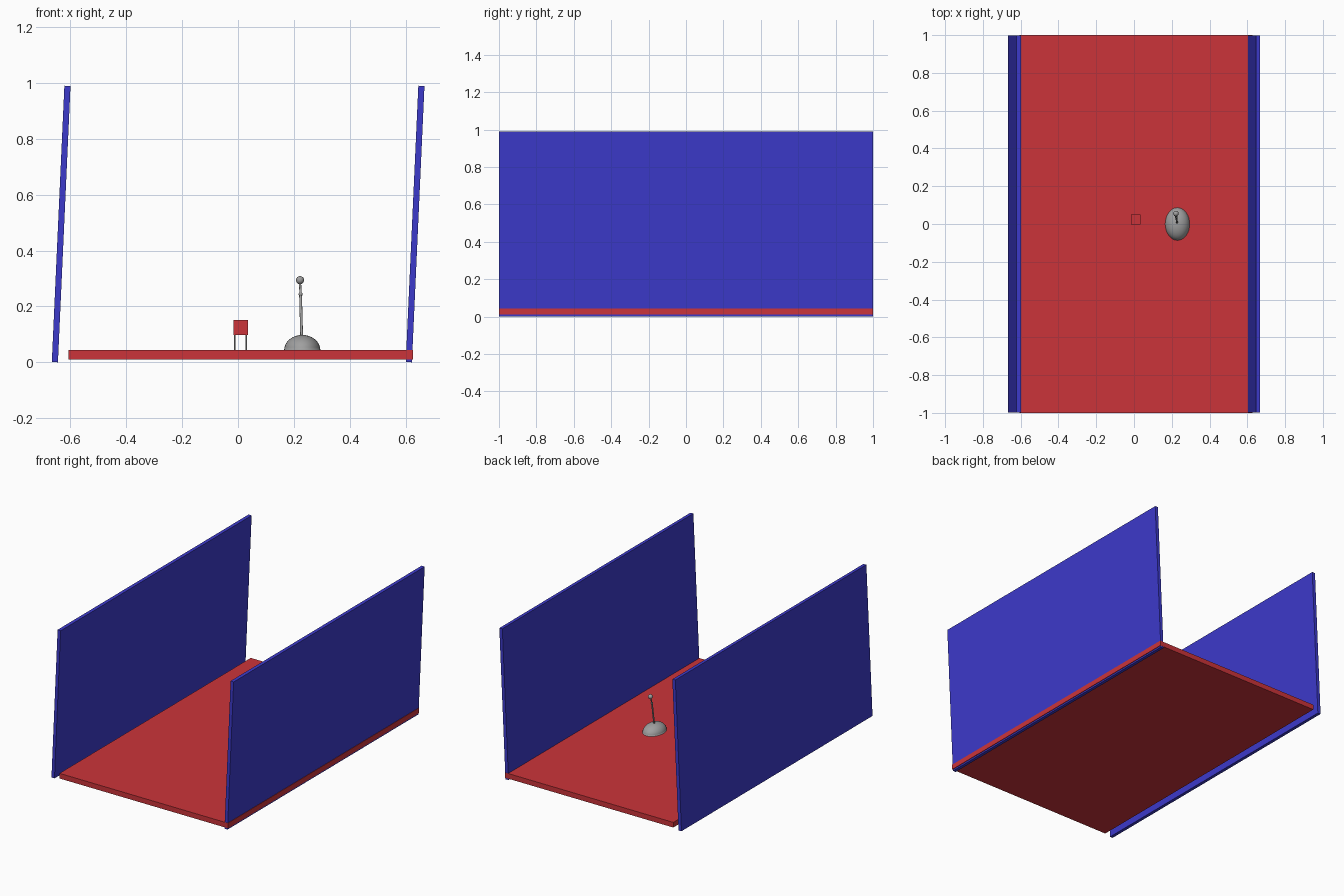
import bpy, bmesh, math
from mathutils import Vector

if "Cube" in bpy.data.objects:
    bpy.data.objects.remove(bpy.data.objects["Cube"])


def material(name, rgb):
    m = bpy.data.materials.new(name)
    m.diffuse_color = (*rgb, 1)
    m.use_nodes = True
    m.node_tree.nodes["Principled BSDF"].inputs["Base Color"].default_value = m.diffuse_color
    return m


RED = material("red", (0.60, 0.034, 0.042))
BLUE = material("blue", (0.046, 0.042, 0.60))
GREY = material("grey", (0.35, 0.35, 0.35))


def add(name, bm, mat, smooth=False):
    mesh = bpy.data.meshes.new(name)
    bm.to_mesh(mesh)
    bm.free()
    mesh.materials.append(mat)
    for p in mesh.polygons:
        p.use_smooth = smooth
    ob = bpy.data.objects.new(name, mesh)
    bpy.context.collection.objects.link(ob)
    return ob


def box(name, centre, size, mat, tilt=0.0):
    bm = bmesh.new()
    bmesh.ops.create_cube(bm, size=1)
    bmesh.ops.scale(bm, vec=size, verts=bm.verts)
    ob = add(name, bm, mat)
    ob.location = centre
    ob.rotation_euler.y = tilt
    return ob


def ball(name, centre, radii, mat, half=False):
    bm = bmesh.new()
    bmesh.ops.create_uvsphere(bm, u_segments=32, v_segments=16, radius=1)
    if half:
        bmesh.ops.bisect_plane(bm, geom=bm.verts[:] + bm.edges[:] + bm.faces[:],
                               plane_co=(0, 0, 0), plane_no=(0, 0, 1), clear_inner=True)
    bmesh.ops.scale(bm, vec=radii, verts=bm.verts)
    ob = add(name, bm, mat, True)
    ob.location = centre
    return ob


def rod(name, a, b, r1, r2, mat):
    a, b = Vector(a), Vector(b)
    bm = bmesh.new()
    bmesh.ops.create_cone(bm, cap_ends=True, segments=16, radius1=r1, radius2=r2,
                          depth=(b - a).length)
    ob = add(name, bm, mat)
    for p in ob.data.polygons:
        p.use_smooth = len(p.vertices) == 4
    ob.location = (a + b) / 2
    ob.rotation_mode = 'QUATERNION'
    ob.rotation_quaternion = (b - a).to_track_quat('Z', 'Y')
    return ob


# floor and the two leaning walls
box("floor", (0.01, 0, 0.027), (1.234, 2.0, 0.034), RED)
tilt = math.atan2(0.045, 0.99)
for name, x in (("left_wall", -0.633), ("right_wall", 0.634)):
    box(name, (x, 0, 0.495), (0.022, 1.998, 0.99), BLUE, tilt)

# small stool: cube seat on four thin legs
box("seat", (0.009, 0.024, 0.125), (0.052, 0.052, 0.054), RED)
for i, sx in enumerate((-1, 1)):
    for j, sy in enumerate((-1, 1)):
        x, y = 0.009 + sx * 0.021, 0.024 + sy * 0.021
        rod(f"stool_leg_{i}{j}", (x, y, 0.04), (x, y, 0.1), 0.003, 0.003, GREY)

# stand: domed base, leaning post, joint, thin neck and round head
ball("stand_base", (0.23, 0, 0.043), (0.065, 0.087, 0.055), GREY, half=True)
rod("stand_post", (0.228, 0.006, 0.085), (0.224, 0.036, 0.24), 0.005, 0.005, GREY)
ball("stand_joint", (0.224, 0.037, 0.244), (0.007, 0.007, 0.008), GREY)
rod("stand_neck", (0.224, 0.037, 0.244), (0.222, 0.053, 0.285), 0.004, 0.004, GREY)
ball("stand_head", (0.222, 0.055, 0.294), (0.0145, 0.0145, 0.0145), GREY)
